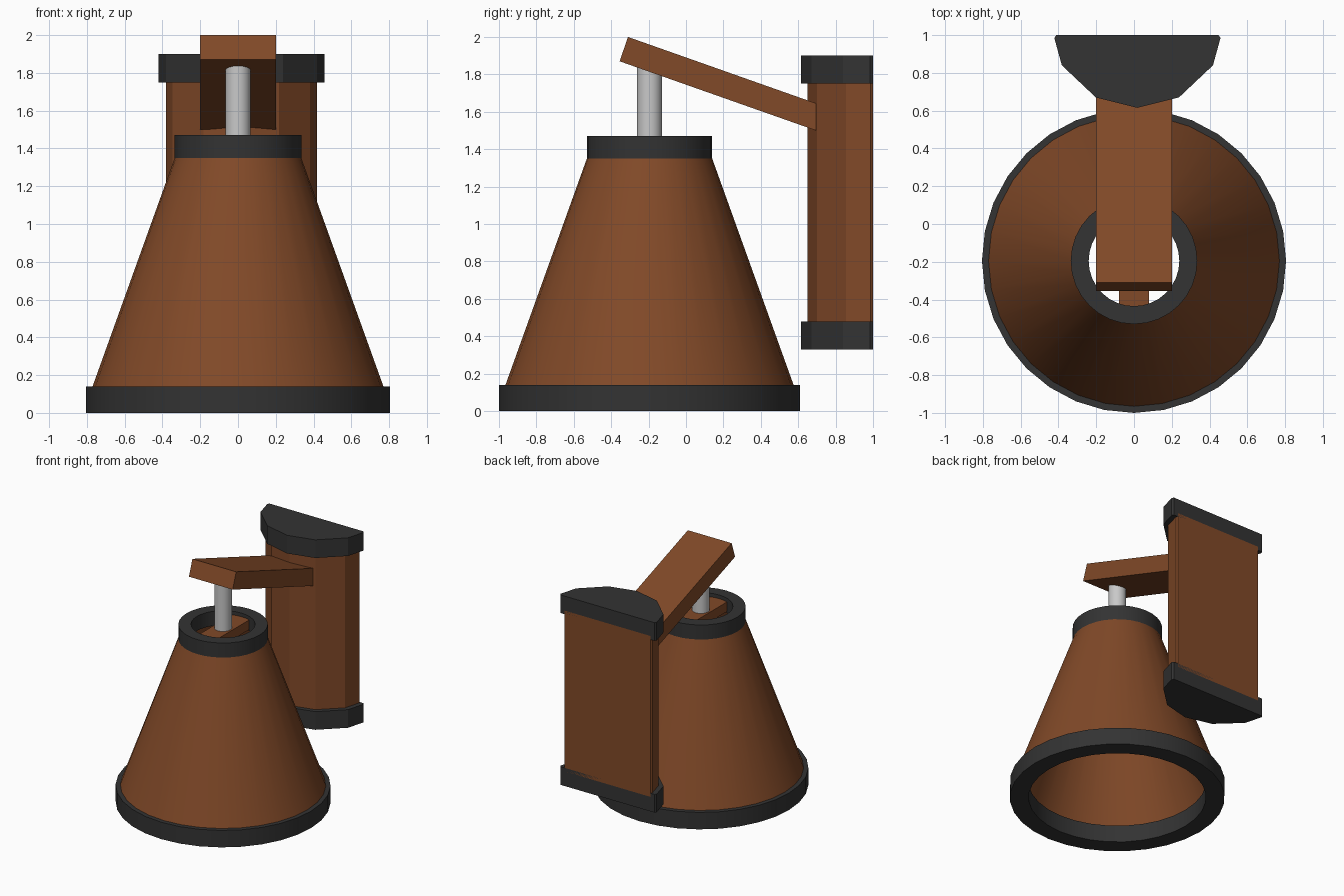
import bpy, bmesh, math

if "Cube" in bpy.data.objects:
    bpy.data.objects.remove(bpy.data.objects["Cube"])

def material(name, rgb):
    m = bpy.data.materials.new(name)
    m.diffuse_color = (*rgb, 1)
    m.use_nodes = True
    m.node_tree.nodes["Principled BSDF"].inputs["Base Color"].default_value = m.diffuse_color
    return m

WOOD = material("brown wood", (0.22, 0.067, 0.021))
DARK = material("dark metal", (0.033, 0.033, 0.033))
STEEL = material("light steel", (0.58, 0.58, 0.58))
CY = -0.195  # shade axis

def finish(name, bm, mat, smooth=False):
    bmesh.ops.recalc_face_normals(bm, faces=bm.faces)
    me = bpy.data.meshes.new(name)
    bm.to_mesh(me)
    bm.free()
    me.materials.append(mat)
    ob = bpy.data.objects.new(name, me)
    bpy.context.collection.objects.link(ob)
    if smooth:
        bpy.ops.object.select_all(action='DESELECT')
        ob.select_set(True)
        bpy.context.view_layer.objects.active = ob
        bpy.ops.object.shade_smooth_by_angle(angle=math.radians(28))
    return ob

def lathe(name, profile, mat, n=32):
    """Spin a closed (radius, z) profile around the shade axis."""
    bm = bmesh.new()
    rings = []
    for i in range(n):
        a = 2 * math.pi * i / n
        rings.append([bm.verts.new((r * math.cos(a), CY + r * math.sin(a), z))
                      for r, z in profile])
    k = len(profile)
    for i in range(n):
        p, q = rings[i], rings[(i + 1) % n]
        for j in range(k):
            bm.faces.new((p[j], q[j], q[(j + 1) % k], p[(j + 1) % k]))
    return finish(name, bm, mat, True)

def prism(name, points, offset, mat):
    """Extrude a closed 3D outline along an offset vector."""
    bm = bmesh.new()
    face = bm.faces.new([bm.verts.new(p) for p in points])
    ext = bmesh.ops.extrude_face_region(bm, geom=[face], use_keep_orig=True)
    bmesh.ops.translate(bm, vec=offset,
                        verts=[v for v in ext["geom"] if isinstance(v, bmesh.types.BMVert)])
    return finish(name, bm, mat)

# Shade: hollow cone with a ring at each end
lathe("shade", [(0.77, 0.14), (0.335, 1.35), (0.265, 1.35), (0.70, 0.14)], WOOD)
lathe("shade_bottom_ring", [(0.805, 0), (0.805, 0.14), (0.665, 0.14), (0.665, 0)], DARK)
lathe("shade_top_ring", [(0.335, 1.35), (0.335, 1.47), (0.24, 1.47), (0.24, 1.35)], DARK)

# Crossbar inside the top ring, carrying the shade
y0, y1 = CY - 0.26, CY + 0.26
prism("shade_crossbar", [(-0.08, y0, 1.36), (0.08, y0, 1.36), (0.08, y1, 1.36), (-0.08, y1, 1.36)],
      (0, 0, 0.08), WOOD)

# Hanging rod
bm = bmesh.new()
bmesh.ops.create_cone(bm, cap_ends=True, segments=16, radius1=0.067, radius2=0.067, depth=0.46)
bmesh.ops.translate(bm, vec=(0, CY, 1.64), verts=bm.verts)
finish("hanging_rod", bm, STEEL, True)

# Sloping arm
prism("arm", [(-0.2, -0.355, 1.87), (-0.2, 0.695, 1.50), (-0.2, 0.695, 1.645), (-0.2, -0.31, 2.0)],
      (0.4, 0, 0), WOOD)

# Wall bracket: half-round body with an end cap top and bottom
def half_round(name, s, z0, z1, mat):
    cx = 0.018
    half = [(0.22, 0.67), (0.40, 0.84), (0.44, 0.985), (0.43, 1.0)]
    half = [(x * s, 1 - (1 - y) * s) for x, y in half]
    pts = [(cx, 1 - 0.385 * s, z0)] + [(cx + x, y, z0) for x, y in half]
    pts += [(cx - x, y, z0) for x, y in reversed(half)]
    prism(name, pts, (0, 0, z1 - z0), mat)

half_round("bracket_body", 0.91, 0.45, 1.78, WOOD)
half_round("bracket_bottom_cap", 1, 0.33, 0.48, DARK)
half_round("bracket_top_cap", 1, 1.75, 1.90, DARK)
